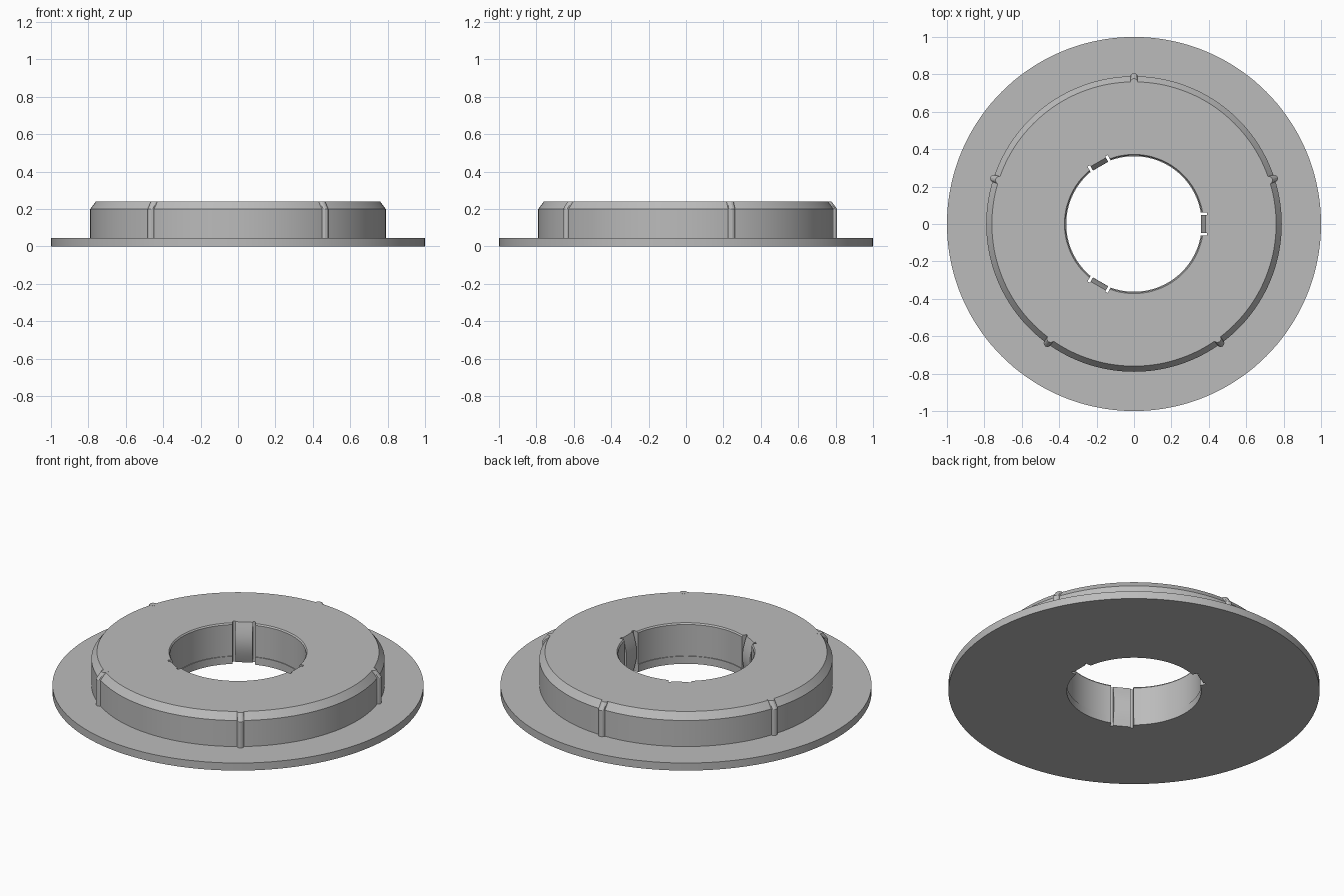
import bpy, bmesh
from math import cos, sin, pi, radians
from mathutils import Matrix, Vector

cube = bpy.data.objects.get("Cube")
if cube:
    bpy.data.objects.remove(cube, do_unlink=True)

grey = bpy.data.materials.new("plain grey")
grey.use_nodes = True
colour = (0.5, 0.5, 0.5, 1)
grey.diffuse_color = colour
grey.node_tree.nodes["Principled BSDF"].inputs["Base Color"].default_value = colour


def make(name, bm, turn=0):
    bmesh.ops.recalc_face_normals(bm, faces=bm.faces)
    bm.transform(Matrix.Rotation(radians(turn), 4, "Z"))
    mesh = bpy.data.meshes.new(name)
    bm.to_mesh(mesh)
    bm.free()
    mesh.materials.append(grey)
    obj = bpy.data.objects.new(name, mesh)
    bpy.context.collection.objects.link(obj)
    return obj


def smooth(obj):
    bpy.ops.object.select_all(action="DESELECT")
    obj.select_set(True)
    bpy.context.view_layer.objects.active = obj
    bpy.ops.object.shade_smooth_by_angle(angle=radians(20))


def loft(rings, closed=False):
    """Skin a list of equal rings; cap the ends unless closed."""
    bm = bmesh.new()
    rows = [[bm.verts.new(p) for p in ring] for ring in rings]
    count = len(rows[0])
    pairs = list(zip(rows, rows[1:]))
    if closed:
        pairs.append((rows[-1], rows[0]))
    for a, b in pairs:
        for i in range(count):
            j = (i + 1) % count
            bm.faces.new((a[i], a[j], b[j], b[i]))
    if not closed:
        bm.faces.new(rows[0])
        bm.faces.new(rows[-1])
    return bm


def circle(r, z, x=0, n=144):
    return [(x + r * cos(2 * pi * i / n), r * sin(2 * pi * i / n), z) for i in range(n)]


# Flange and chamfered hub turned from one section
section = [(0.362, 0), (1, 0), (1, 0.045), (0.79, 0.045), (0.79, 0.2),
           (0.76, 0.24), (0.372, 0.24), (0.366, 0.232), (0.366, 0.045), (0.362, 0.045)]
body = make("flanged_hub", loft([circle(r, z) for r, z in section], closed=True))

# Pockets in the bore that leave a slot on each side of the clips
CLIP_ANGLES = (0, 120, 240)
for angle in CLIP_ANGLES:
    bm = bmesh.new()
    bmesh.ops.create_cube(bm, size=1)
    bm.transform(Matrix.Translation(Vector((0.34, 0, 0.12))) @ Matrix.Diagonal((0.1, 0.124, 0.5, 1)))
    cutter = make("pocket_cutter", bm, angle)
    cutter.hide_render = True
    cut = body.modifiers.new("pocket", "BOOLEAN")
    cut.operation, cut.solver, cut.object = "DIFFERENCE", "EXACT", cutter
    bpy.context.view_layer.objects.active = body
    bpy.ops.object.modifier_apply(modifier=cut.name)
    bpy.data.objects.remove(cutter, do_unlink=True)
smooth(body)

# Spring clips with a gently bulging inner face
for n, angle in enumerate(CLIP_ANGLES, 1):
    steps = 12
    side = [(0.382 - 0.025 * sin(pi * i / steps), 0.24 * i / steps) for i in range(steps + 1)]
    side += [(0.395, 0.24), (0.395, 0)]
    smooth(make(f"spring_clip_{n}", loft([[(x, y, z) for x, z in side] for y in (-0.047, 0.047)]), angle))

# Grip ribs up the hub wall, leaning inward along the chamfer
for n in range(5):
    rings = [circle(0.02, z, x, 12) for x, z in ((0.788, 0.04), (0.788, 0.2), (0.758, 0.2405))]
    smooth(make(f"grip_rib_{n + 1}", loft(rings), 90 + 72 * n))
